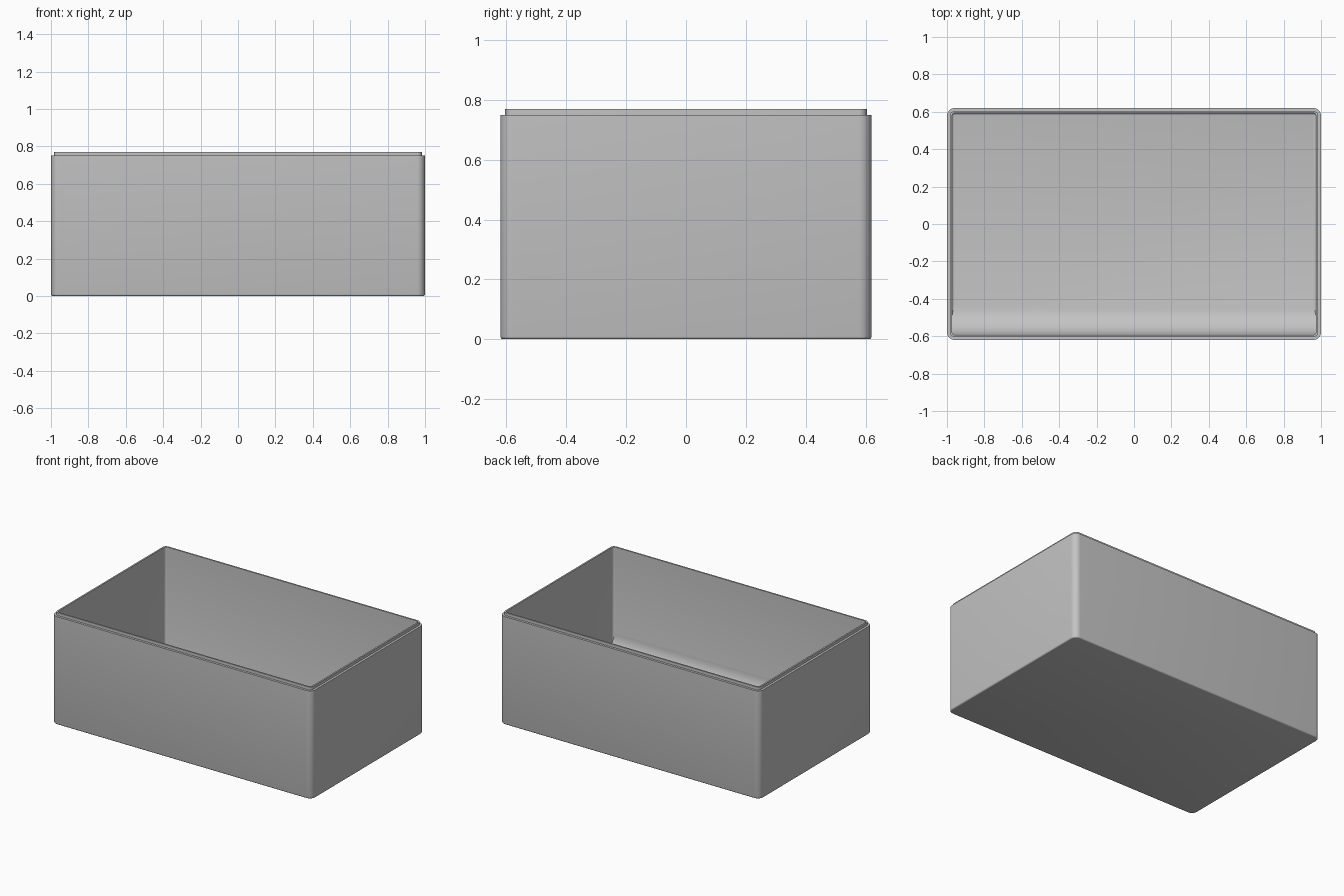
import bpy
import bmesh
from math import sin, cos, pi, radians

if "Cube" in bpy.data.objects:
    bpy.data.objects.remove(bpy.data.objects["Cube"], do_unlink=True)

HALF_X, HALF_Y, CORNER = 1.0, 0.62, 0.042
SHOULDER_Z, TOP_Z, FLOOR_Z = 0.75, 0.77, 0.02
LIP_IN, WALL = 0.016, 0.027
BASE_R, FLOOR_R, SCOOP_R = 0.009, 0.012, 0.15

grey = bpy.data.materials.new("plain grey")
grey.use_nodes = True
colour = (0.55, 0.55, 0.55, 1)
grey.diffuse_color = colour
grey.node_tree.nodes["Principled BSDF"].inputs["Base Color"].default_value = colour


def finish(name, bm):
    bmesh.ops.recalc_face_normals(bm, faces=bm.faces)
    mesh = bpy.data.meshes.new(name)
    bm.to_mesh(mesh)
    bm.free()
    mesh.materials.append(grey)
    obj = bpy.data.objects.new(name, mesh)
    bpy.context.collection.objects.link(obj)
    bpy.ops.object.select_all(action="DESELECT")
    obj.select_set(True)
    bpy.context.view_layer.objects.active = obj
    bpy.ops.object.shade_smooth_by_angle(angle=radians(35))
    return obj


def rounded_ring(bm, inset, z, steps=8):
    """Rounded rectangle of vertices, inset from the outer wall."""
    r = max(CORNER - inset, 0.004)
    cx, cy = HALF_X - inset - r, HALF_Y - inset - r
    ring = []
    for quarter, (sx, sy) in enumerate([(1, 1), (-1, 1), (-1, -1), (1, -1)]):
        for i in range(steps + 1):
            a = (quarter + i / steps) * pi / 2
            ring.append(bm.verts.new((sx * cx + r * cos(a), sy * cy + r * sin(a), z)))
    return ring


# Section of the tray wall as (inset, height), from underside round to floor
arc = [i * pi / 6 for i in range(4)]
section = [(BASE_R * (1 - sin(a)), BASE_R * (1 - cos(a))) for a in arc]
section += [(0, SHOULDER_Z), (LIP_IN, SHOULDER_Z), (LIP_IN, TOP_Z), (WALL, TOP_Z)]
section += [(WALL + FLOOR_R * (1 - cos(a)), FLOOR_Z + FLOOR_R * (1 - sin(a))) for a in arc]

# Tray body with stepped lip
bm = bmesh.new()
rings = [rounded_ring(bm, inset, z) for inset, z in section]
for low, high in zip(rings, rings[1:]):
    for i in range(len(low)):
        j = (i + 1) % len(low)
        bm.faces.new((low[i], low[j], high[j], high[i]))
bm.faces.new(rings[0])
bm.faces.new(rings[-1])
finish("tray_body", bm)

# Concave scoop along the inside of the front wall
bm = bmesh.new()
wall_y = -HALF_Y + WALL
steps = 16
profile = [(wall_y - 0.005, FLOOR_Z - 0.005), (wall_y + SCOOP_R, FLOOR_Z - 0.005)]
for i in range(steps + 1):
    a = i / steps * pi / 2
    profile.append((wall_y + SCOOP_R * (1 - sin(a)), FLOOR_Z + 0.0005 + SCOOP_R * (1 - cos(a))))
profile.append((wall_y - 0.005, FLOOR_Z + SCOOP_R))
end_x = HALF_X - WALL + 0.005
ends = [[bm.verts.new((x, y, z)) for y, z in profile] for x in (-end_x, end_x)]
for i in range(len(profile)):
    j = (i + 1) % len(profile)
    bm.faces.new((ends[0][i], ends[0][j], ends[1][j], ends[1][i]))
for end in ends:
    bm.faces.new(end)
finish("front_scoop", bm)
